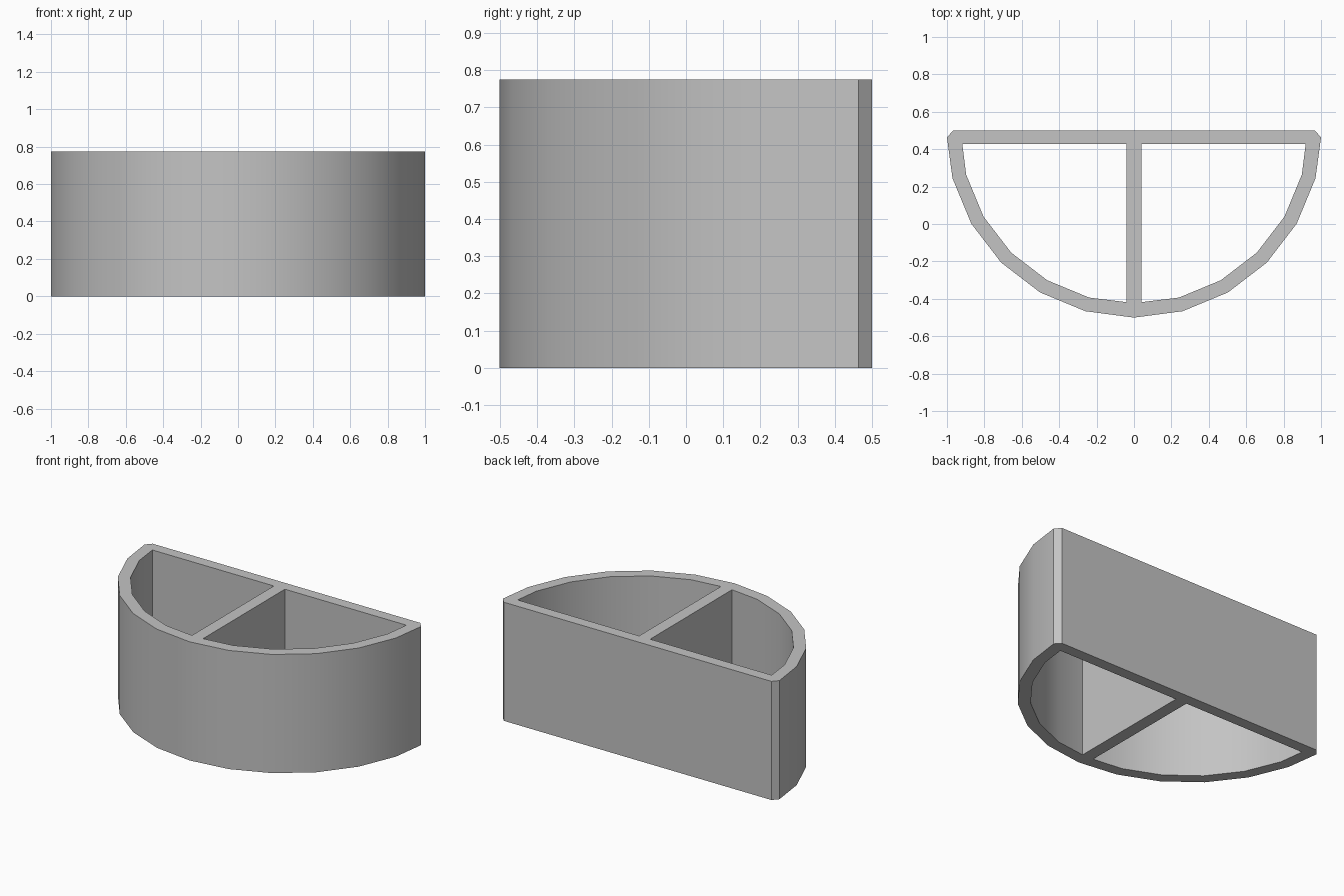
import bpy
import bmesh
from math import sin, cos, radians

cube = bpy.data.objects.get("Cube")
if cube:
    bpy.data.objects.remove(cube, do_unlink=True)

HEIGHT = 0.775
BACK = 0.5          # outer face of the straight wall
CENTRE_Y = 0.504    # centre of the half circle
OUTER_R, INNER_R = 1.0045, 0.929
INNER_BACK = 0.427
HALF_DIVIDER = 0.04


def arc(radius, first, last):
    """Points on the half circle every 15 degrees, from the front round to the side."""
    return [(radius * sin(radians(15 * i)), CENTRE_Y - radius * cos(radians(15 * i)))
            for i in range(first, last + 1)]


def mirrored(points):
    return [(-x, y) for x, y in reversed(points)]


# Outer outline with cut back corners, and one half of the opening
outer_half = arc(OUTER_R, 1, 5) + [(1.0, 0.463), (0.967, BACK)]
outline = arc(OUTER_R, 0, 0) + outer_half + mirrored(outer_half)
pocket = ([(HALF_DIVIDER, -0.418)] + arc(INNER_R, 1, 5)
          + [(0.918, INNER_BACK), (HALF_DIVIDER, INNER_BACK)])

# Flat section with two openings, pulled up into walls
bm = bmesh.new()
edges = []
for loop in (outline, pocket, mirrored(pocket)):
    verts = [bm.verts.new((x, y, 0)) for x, y in loop]
    edges += [bm.edges.new((v, verts[i - 1])) for i, v in enumerate(verts)]
bmesh.ops.triangle_fill(bm, edges=edges, use_beauty=True, normal=(0, 0, 1))
result = bmesh.ops.extrude_face_region(bm, geom=bm.faces[:])
top = [g for g in result["geom"] if isinstance(g, bmesh.types.BMVert)]
bmesh.ops.translate(bm, verts=top, vec=(0, 0, HEIGHT))
bmesh.ops.recalc_face_normals(bm, faces=bm.faces[:])

mesh = bpy.data.meshes.new("divided_half_round_wall")
bm.to_mesh(mesh)
bm.free()
wall = bpy.data.objects.new("divided_half_round_wall", mesh)
bpy.context.collection.objects.link(wall)

# Plain grey
grey = bpy.data.materials.new("grey")
grey.use_nodes = True
colour = (0.55, 0.55, 0.55, 1)
grey.diffuse_color = colour
grey.node_tree.nodes["Principled BSDF"].inputs["Base Color"].default_value = colour
mesh.materials.append(grey)

# Smooth curve with crisp corners
bpy.ops.object.select_all(action='DESELECT')
wall.select_set(True)
bpy.context.view_layer.objects.active = wall
bpy.ops.object.shade_smooth_by_angle(angle=radians(30))
